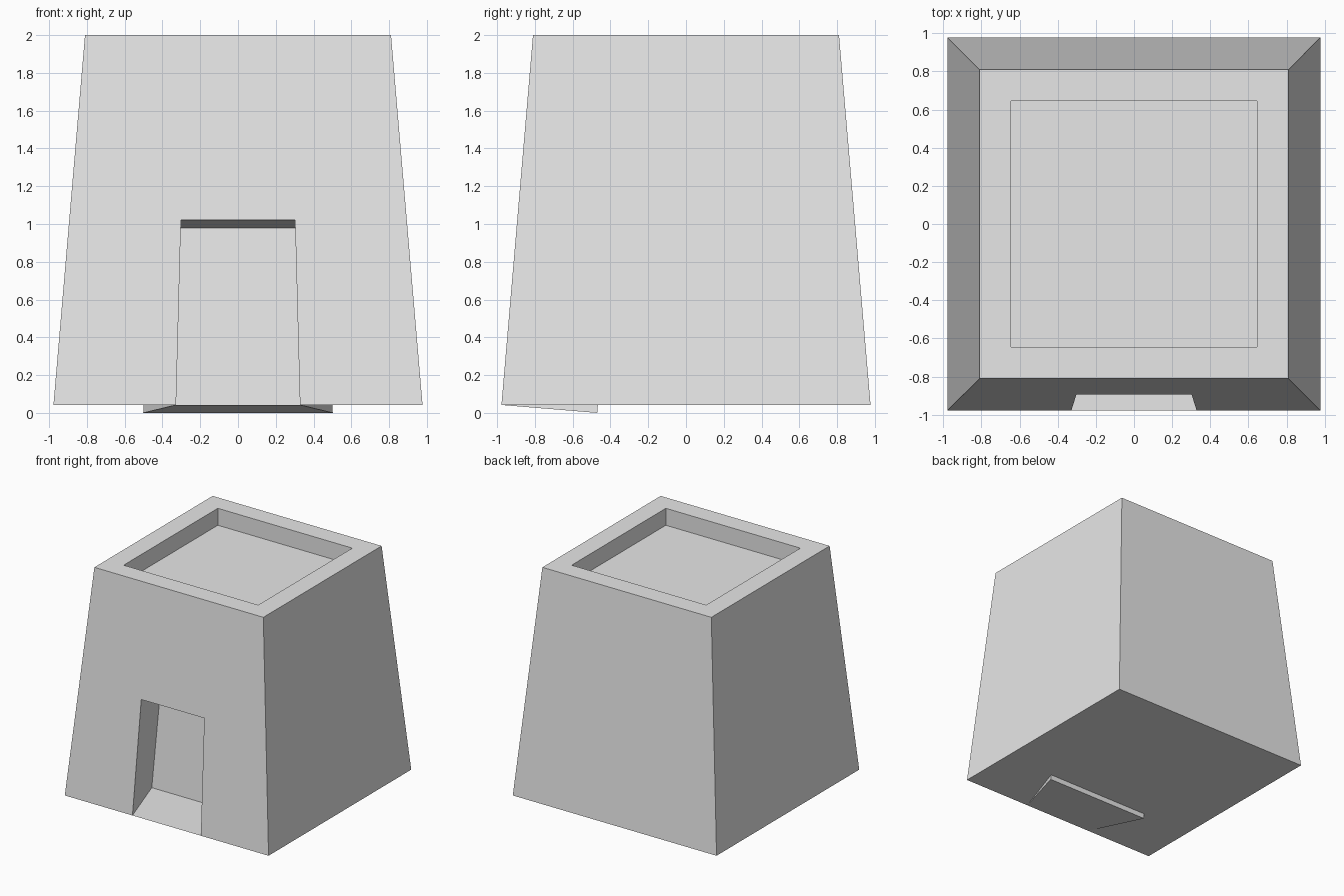
import bpy, bmesh

cube = bpy.data.objects.get("Cube")
if cube:
    bpy.data.objects.remove(cube, do_unlink=True)

# Main dimensions
BASE_Z, TOP_Z = 0.042, 2.0
BASE_HALF, TOP_HALF = 0.977, 0.81
ROOF_HALF, ROOF_DEPTH = 0.645, 0.147
DOOR_TOP, DOOR_DEPTH, DOOR_FLARE = 1.022, 0.507, 1.53
DOOR_HALF_BASE, DOOR_HALF_TOP = 0.328, 0.302
TAPER = (BASE_HALF - TOP_HALF) / (TOP_Z - BASE_Z)

# Plain stone-grey material
grey = bpy.data.materials.new("light grey")
grey.use_nodes = True
colour = (0.8, 0.8, 0.8, 1)
grey.diffuse_color = colour
grey.node_tree.nodes["Principled BSDF"].inputs["Base Color"].default_value = colour

bm = bmesh.new()


def square(half, z):
    """Ring of corners: front right, front left, back left, back right."""
    return [bm.verts.new((sx * half, sy * half, z))
            for sx, sy in ((-1, -1), (1, -1), (1, 1), (-1, 1))]


def bridge(a, b, skip=()):
    n = len(a)
    for i in range(n):
        if i not in skip:
            j = (i + 1) % n
            bm.faces.new((a[i], a[j], b[j], b[i]))


# Tapered walls, with the front left open for the doorway
base = square(BASE_HALF, BASE_Z)
top = square(TOP_HALF, TOP_Z)
bridge(base, top, skip=(0,))

# Roof rim and sunken roof
rim = square(ROOF_HALF, TOP_Z)
roof = square(ROOF_HALF, TOP_Z - ROOF_DEPTH)
bridge(top, rim)
bridge(rim, roof)
bm.faces.new(roof)

# Doorway outline on the sloping front, and its flared inner end
outer, inner = [], []
for side, half, z in ((-1, DOOR_HALF_BASE, BASE_Z), (-1, DOOR_HALF_TOP, DOOR_TOP),
                      (1, DOOR_HALF_TOP, DOOR_TOP), (1, DOOR_HALF_BASE, BASE_Z)):
    y = -BASE_HALF + TAPER * (z - BASE_Z)
    outer.append(bm.verts.new((side * half, y, z)))
    # Pushed in square to the sloping wall
    inner.append(bm.verts.new((side * half * DOOR_FLARE, y + DOOR_DEPTH,
                               z - TAPER * DOOR_DEPTH)))
bridge(outer, inner)
bm.faces.new(inner)

# Front wall around the doorway, and the underside
bm.faces.new([base[0], *outer, base[1], top[1], top[0]])
bm.faces.new([base[0], outer[0], outer[3], *base[1:]])

bmesh.ops.recalc_face_normals(bm, faces=bm.faces[:])
# Rest on the ground
lowest = min(v.co.z for v in bm.verts)
for v in inner:
    if v.co.z < BASE_Z:
        v.co.z -= lowest

mesh = bpy.data.meshes.new("tower_body")
bm.to_mesh(mesh)
bm.free()
mesh.materials.append(grey)
bpy.context.collection.objects.link(bpy.data.objects.new("tower_body", mesh))
